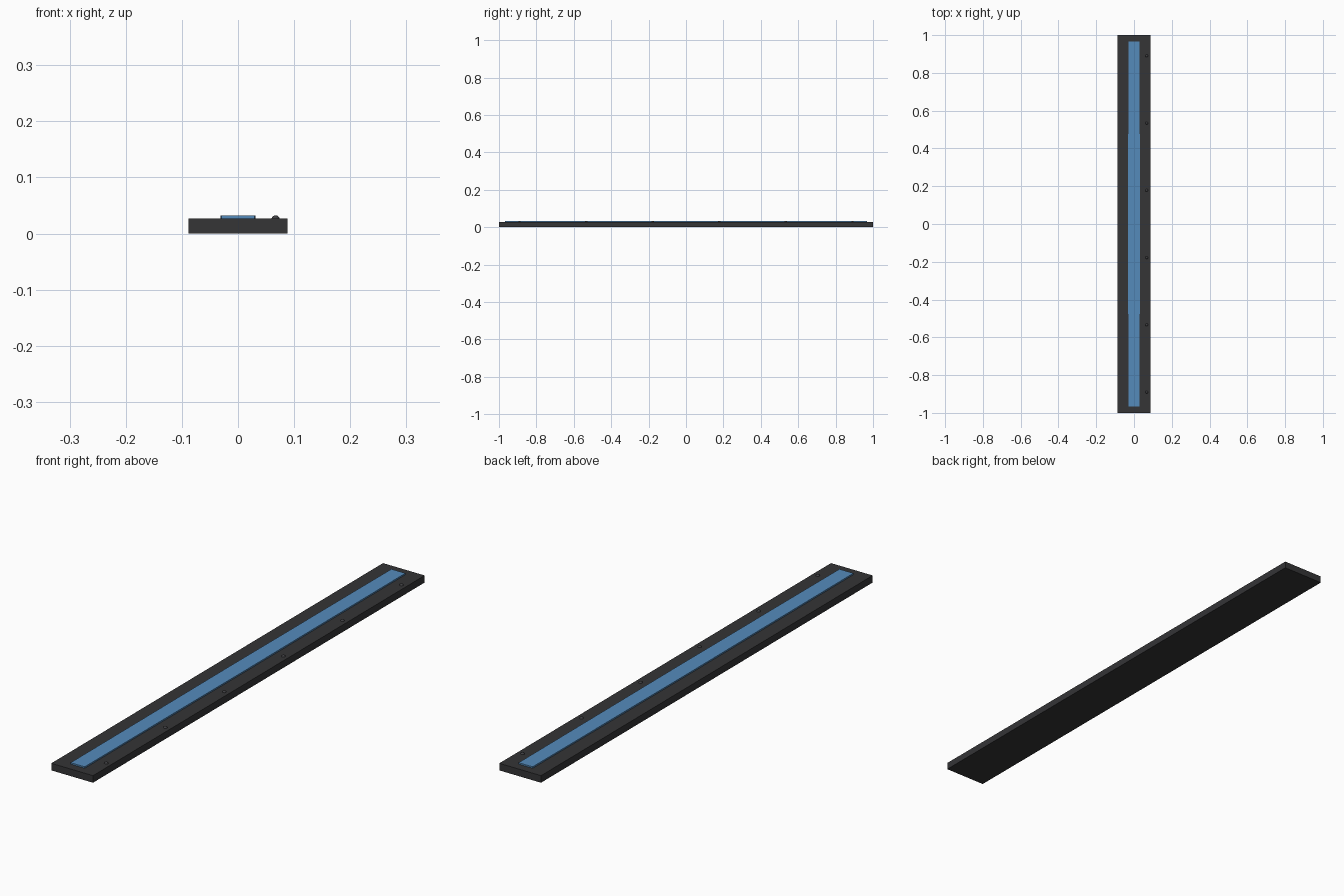
import bpy, bmesh, math

if "Cube" in bpy.data.objects:
    bpy.data.objects.remove(bpy.data.objects["Cube"])

def material(name, color):
    m = bpy.data.materials.new(name)
    m.diffuse_color = (*color, 1)
    m.use_nodes = True
    m.node_tree.nodes["Principled BSDF"].inputs["Base Color"].default_value = m.diffuse_color
    return m

dark = material("dark_casing", (0.035, 0.035, 0.037))
blue = material("blue_panel", (0.09, 0.26, 0.5))
metal = material("dark_stud", (0.05, 0.05, 0.055))

def add(name, bm, mat):
    bmesh.ops.recalc_face_normals(bm, faces=bm.faces)
    me = bpy.data.meshes.new(name)
    bm.to_mesh(me)
    bm.free()
    me.materials.append(mat)
    ob = bpy.data.objects.new(name, me)
    bpy.context.collection.objects.link(ob)
    return ob

def slab(name, outline, z0, z1, mat):
    """Extrude a plan outline from z0 to z1."""
    bm = bmesh.new()
    face = bm.faces.new([bm.verts.new((x, y, z0)) for x, y in outline])
    top = bmesh.ops.extrude_face_region(bm, geom=[face])["geom"]
    for v in top:
        if isinstance(v, bmesh.types.BMVert):
            v.co.z = z1
    return add(name, bm, mat)

BASE_TOP = 0.027

# Long flat casing
slab("casing", [(-.088, -1), (.088, -1), (.088, 1), (-.088, 1)], 0, BASE_TOP, dark)

# Blue inlay strip, very slightly wider in the middle
half = [(.0295, -.967), (.0305, -.445), (.0315, 0), (.0305, .445), (.0295, .967)]
slab("inlay_strip", half + [(-x, y) for x, y in reversed(half)],
     BASE_TOP - .003, .0325, blue)

# Row of domed studs along the right edge
for i in range(6):
    bm = bmesh.new()
    bmesh.ops.create_uvsphere(bm, u_segments=16, v_segments=10, radius=.0075)
    ob = add(f"stud_{i + 1}", bm, metal)
    ob.location = (.067, (i - 2.5) * .356, .025)
    for p in ob.data.polygons:
        p.use_smooth = True
